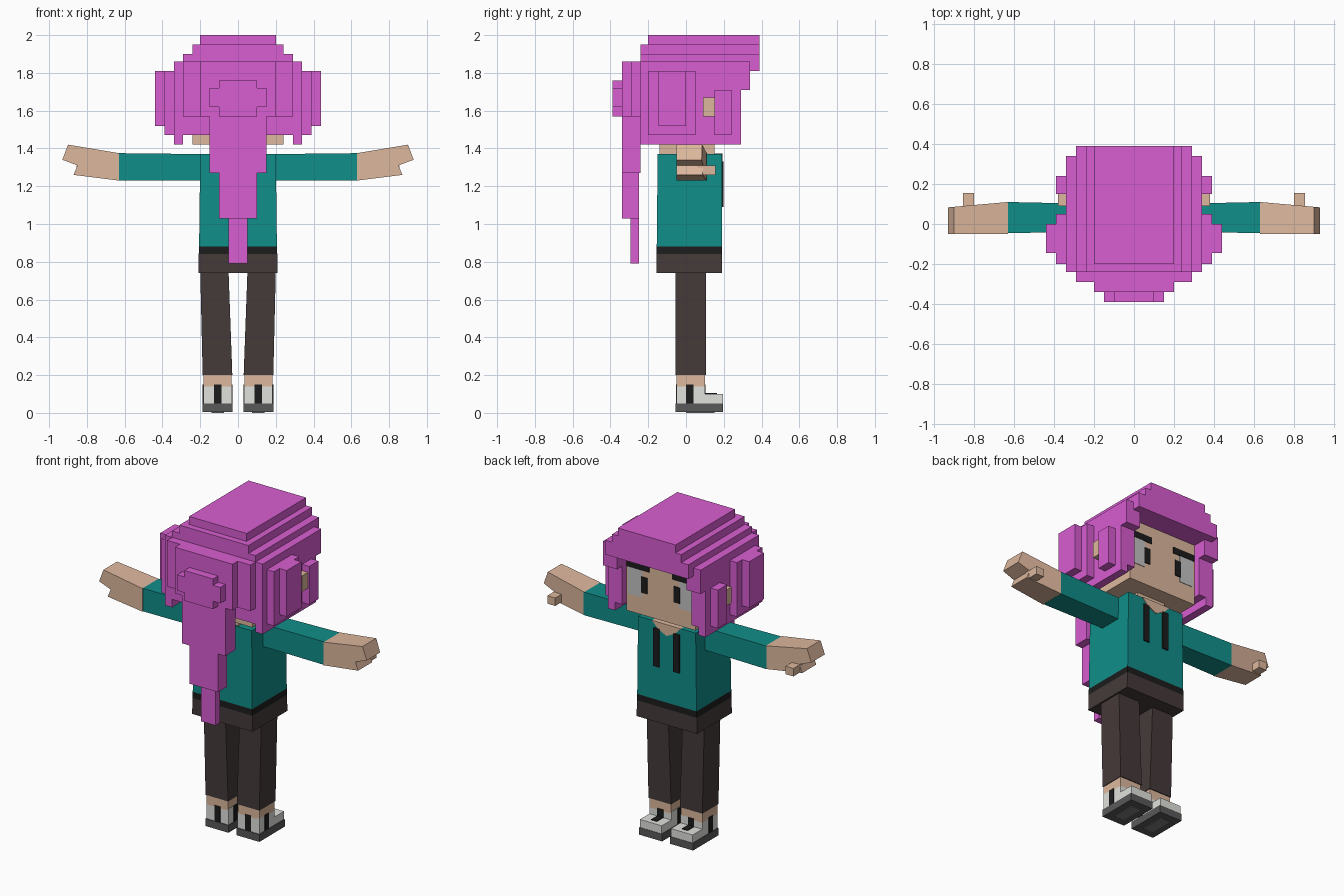
import bpy, bmesh

if "Cube" in bpy.data.objects:
    bpy.data.objects.remove(bpy.data.objects["Cube"])


def material(name, r, g, b):
    m = bpy.data.materials.new(name)
    m.diffuse_color = (r, g, b, 1)
    m.use_nodes = True
    m.node_tree.nodes["Principled BSDF"].inputs["Base Color"].default_value = m.diffuse_color
    return m


HAIR = material("pink hair", 0.69, 0.11, 0.64)
SKIN = material("skin", 0.73, 0.48, 0.34)
SHIRT = material("teal cloth", 0.005, 0.27, 0.25)
PANTS = material("brown cloth", 0.06, 0.042, 0.042)
BLACK = material("black", 0.012, 0.012, 0.012)
WHITE = material("white shoe", 0.75, 0.75, 0.72)
EYE = material("eye white", 0.55, 0.55, 0.56)
SOLE = material("grey sole", 0.10, 0.10, 0.10)
PAD = material("light grey pad", 0.2, 0.2, 0.2)


def finish(name, bm, mat):
    bmesh.ops.recalc_face_normals(bm, faces=bm.faces)
    me = bpy.data.meshes.new(name)
    bm.to_mesh(me)
    bm.free()
    me.materials.append(mat)
    ob = bpy.data.objects.new(name, me)
    bpy.context.collection.objects.link(ob)
    return ob


def loft(bm, a, b):
    """Closed solid between two loops with equal point counts."""
    va = [bm.verts.new(p) for p in a]
    vb = [bm.verts.new(p) for p in b]
    n = len(va)
    bm.faces.new(va)
    bm.faces.new(vb[::-1])
    for i in range(n):
        bm.faces.new((va[i], vb[i], vb[(i + 1) % n], va[(i + 1) % n]))


def rect(x0, x1, y0, y1, z):
    return [(x0, y0, z), (x1, y0, z), (x1, y1, z), (x0, y1, z)]


def boxes(name, mat, *dims):
    """Each box is x0, x1, y0, y1, z0, z1."""
    bm = bmesh.new()
    for x0, x1, y0, y1, z0, z1 in dims:
        loft(bm, rect(x0, x1, y0, y1, z0), rect(x0, x1, y0, y1, z1))
    return finish(name, bm, mat)


def solid(name, mat, a, b):
    bm = bmesh.new()
    loft(bm, a, b)
    return finish(name, bm, mat)


def flip(s, box):
    x0, x1 = sorted((s * box[0], s * box[1]))
    return (x0, x1) + tuple(box[2:])


# Torso: hips, belt, sweater, cords and neckline
solid("hips", PANTS, rect(-.21, .21, -.155, .19, .74), rect(-.208, .208, -.155, .19, .84))
solid("belt", BLACK, rect(-.208, .208, -.155, .19, .84), rect(-.206, .206, -.155, .19, .88))
solid("sweater", SHIRT, rect(-.206, .206, -.155, .19, .88), rect(-.2, .2, -.15, .19, 1.37))
boxes("neck", SKIN, (-.1, .1, -.14, .15, 1.36, 1.43))
neckline = [(-.1, 1.372), (.1, 1.372), (.06, 1.33), (0, 1.30), (-.06, 1.33)]
solid("neckline", SKIN, [(x, .14, z) for x, z in neckline], [(x, .194, z) for x, z in neckline])
boxes("cords", BLACK, (-.09, -.05, .185, .198, 1.09, 1.33), (.05, .09, .185, .198, 1.09, 1.33))

# Head with face plates
boxes("head", SKIN, (-.24, .24, -.2, .25, 1.42, 1.85))
for s, side in ((1, "right"), (-1, "left")):
    boxes(side + "_eye", EYE, flip(s, (.13, .225, .245, .253, 1.53, 1.70)))
    boxes(side + "_pupil", BLACK, flip(s, (.093, .135, .245, .255, 1.56, 1.66)))
    boxes(side + "_brow", BLACK, flip(s, (.08, .235, .245, .255, 1.70, 1.74)))
    boxes(side + "_ear", SKIN, flip(s, (.24, .38, .09, .15, 1.57, 1.67)))

# Hair crown: stepped slabs
boxes("hair_crown", HAIR,
      (-.20, .20, -.20, .39, 1.95, 2.00),
      (-.24, .24, -.24, .39, 1.90, 1.95),
      (-.29, .29, -.24, .39, 1.86, 1.90),
      (-.29, .29, -.29, .39, 1.81, 1.86),
      (-.34, .34, -.24, .34, 1.81, 1.86))

# Hair at the back, in stacked plates
boxes("hair_back", HAIR,
      (-.29, .29, -.24, -.19, 1.47, 1.81),
      (-.29, .29, -.29, -.24, 1.57, 1.81))

# Hair at the sides, with locks beside the ears
for s, side in ((1, "right"), (-1, "left")):
    locks = [(.29, .34, -.24, .29, 1.42, 1.81),
             (.24, .29, -.24, .29, 1.47, 1.81),
             (.24, .34, .29, .34, 1.71, 1.81),
             (.34, .39, -.20, .05, 1.47, 1.81),
             (.39, .44, -.145, 0, 1.52, 1.81),
             (.34, .39, .15, .24, 1.47, 1.71)]
    boxes(side + "_side_hair", HAIR, *[flip(s, b) for b in locks])

# Ponytail with its knot
boxes("ponytail", HAIR,
      (-.20, .20, -.34, -.24, 1.57, 1.86),
      (-.10, .10, -.39, -.34, 1.57, 1.76),
      (-.15, .15, -.39, -.34, 1.62, 1.72),
      (-.15, .15, -.34, -.24, 1.27, 1.57),
      (-.10, .10, -.34, -.25, 1.03, 1.27),
      (-.05, .05, -.295, -.25, .79, 1.03))

# Limbs
hand = [(.63, 1.23), (.87, 1.26), (.85, 1.31), (.93, 1.34), (.90, 1.42), (.63, 1.375)]
shoe = [(-.05, .05), (.195, .05), (.195, .10), (.10, .10), (.10, .15), (-.05, .15)]
for s, side in ((1, "right"), (-1, "left")):
    solid(side + "_sleeve", SHIRT,
          [(s * .18, y, z) for y, z in ((-.04, 1.23), (.10, 1.23), (.10, 1.37), (-.04, 1.37))],
          [(s * .635, y, z) for y, z in ((-.045, 1.23), (.11, 1.23), (.11, 1.375), (-.045, 1.375))])
    solid(side + "_hand", SKIN,
          [(s * x, -.05, z) for x, z in hand],
          [(s * x, .11 - .09 * (x - .63), z) for x, z in hand])
    boxes(side + "_thumb", SKIN, flip(s, (.80, .855, .06, .155, 1.26, 1.31)))

    solid(side + "_trouser_leg", PANTS,
          rect(s * .03, s * .187, -.055, .105, .20), rect(s * .05, s * .2, -.055, .105, .75))
    boxes(side + "_ankle", SKIN, flip(s, (.034, .183, -.05, .10, .14, .20)))
    solid(side + "_shoe", WHITE,
          [(s * .032, y, z) for y, z in shoe], [(s * .183, y, z) for y, z in shoe])
    boxes(side + "_shoe_stripes", BLACK,
          flip(s, (.087, .127, -.054, .104, .05, .15)),
          flip(s, (.087, .127, .10, .165, .09, .104)),
          flip(s, (.028, .187, 0, .04, .05, .15)))
    boxes(side + "_sole", SOLE, flip(s, (.028, .187, -.055, .197, .004, .05)))
    boxes(side + "_sole_pad", PAD, flip(s, (.075, .14, 0, .15, 0, .006)))
